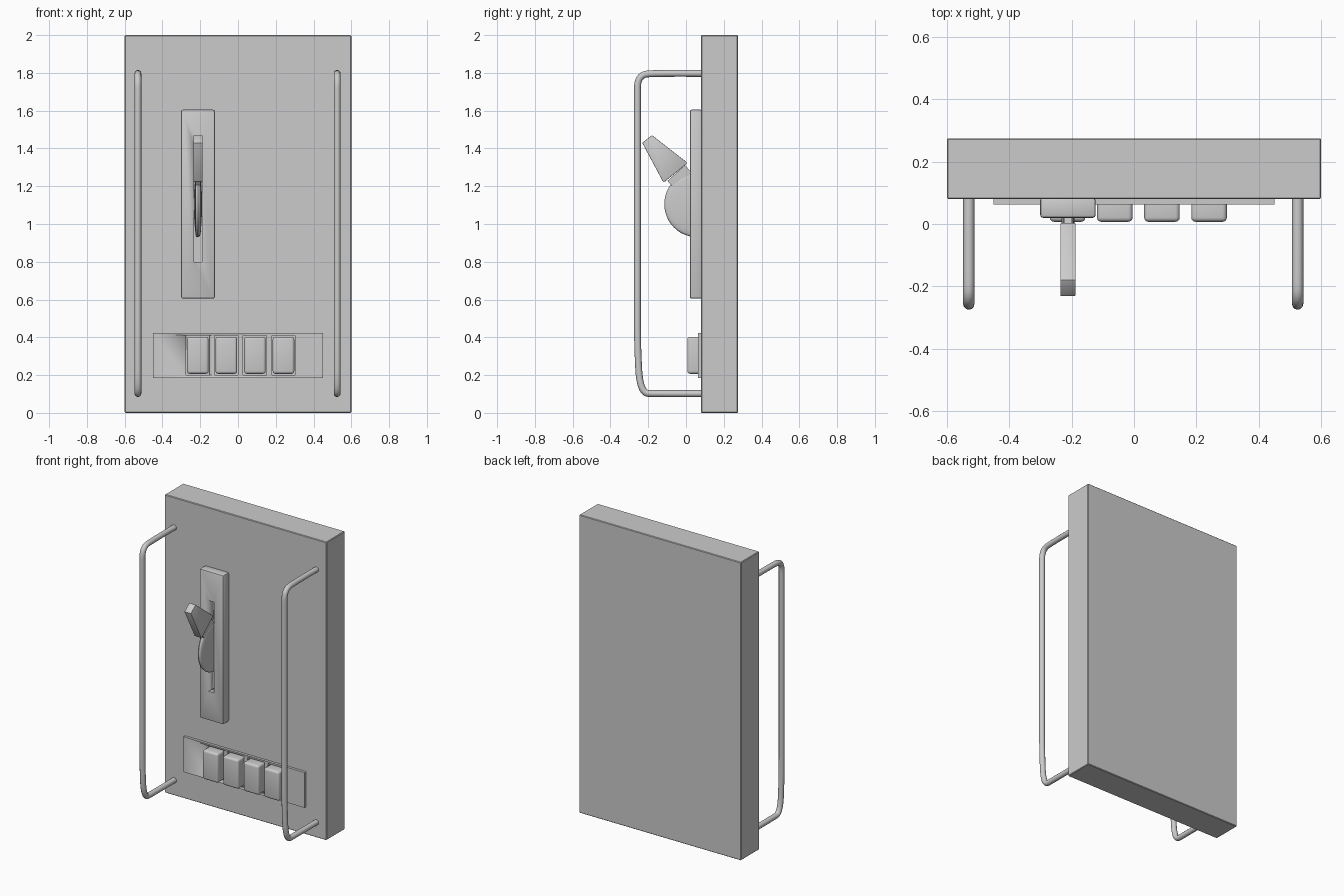
import bpy, bmesh, math
from mathutils import Matrix, Vector

if "Cube" in bpy.data.objects:
    bpy.data.objects.remove(bpy.data.objects["Cube"])


def finish(name, bm, bevel=0.0, segments=2, angle=30):
    bmesh.ops.recalc_face_normals(bm, faces=bm.faces)
    me = bpy.data.meshes.new(name)
    bm.to_mesh(me)
    bm.free()
    ob = bpy.data.objects.new(name, me)
    bpy.context.collection.objects.link(ob)
    activate(ob)
    if bevel:
        mod = ob.modifiers.new("bevel", 'BEVEL')
        mod.width, mod.segments = bevel, segments
        bpy.ops.object.modifier_apply(modifier=mod.name)
    bpy.ops.object.shade_smooth_by_angle(angle=math.radians(angle))
    return ob


def activate(ob):
    bpy.ops.object.select_all(action='DESELECT')
    ob.select_set(True)
    bpy.context.view_layer.objects.active = ob


def box(name, x, y, z, bevel=0.0, segments=2):
    lo, hi = Vector((x[0], y[0], z[0])), Vector((x[1], y[1], z[1]))
    bm = bmesh.new()
    bmesh.ops.create_cube(bm, size=1, matrix=Matrix.Translation((lo + hi) / 2)
                          @ Matrix.Diagonal((*(hi - lo), 1)))
    return finish(name, bm, bevel, segments)


def prism(name, profile, x, width, bevel=0.0):
    """Extrude a (y, z) profile along x."""
    bm = bmesh.new()
    face = bm.faces.new([bm.verts.new((x - width / 2, y, z)) for y, z in profile])
    ext = bmesh.ops.extrude_face_region(bm, geom=[face])
    bmesh.ops.translate(bm, vec=(width, 0, 0),
                        verts=[v for v in ext['geom'] if isinstance(v, bmesh.types.BMVert)])
    return finish(name, bm, bevel)


def cut(ob, x, y, z):
    cutter = box("cutter", x, y, z)
    cutter.hide_render = True
    activate(ob)
    mod = ob.modifiers.new("cut", 'BOOLEAN')
    mod.operation, mod.solver, mod.object = 'DIFFERENCE', 'EXACT', cutter
    bpy.ops.object.modifier_apply(modifier=mod.name)
    bpy.data.objects.remove(cutter)


# Main panel
box("back_panel", (-0.6, 0.6), (0.08, 0.275), (0, 2), 0.004, 1)

# Lever plate with through slot
LX = -0.212
plate = box("lever_plate", (LX - 0.089, LX + 0.089), (0.02, 0.085), (0.605, 1.605), 0.009)
cut(plate, (LX - 0.021, LX + 0.021), (-0.1, 0.2), (0.80, 1.41))

# Lens-shaped lever disc, lathed around the x axis
bm = bmesh.new()
half = [(0.0, 0.022), (0.06, 0.0205), (0.11, 0.018), (0.145, 0.015),
        (0.165, 0.012), (0.172, 0.008), (0.175, 0.0)]
outline = half + [(r, -w) for r, w in half[-2::-1]]
verts = [bm.verts.new((LX + w, 0.06 - r, 1.105)) for r, w in outline]
edges = [bm.edges.new(p) for p in zip(verts, verts[1:])]
bmesh.ops.spin(bm, geom=verts + edges, cent=(LX, 0.06, 1.105), axis=(1, 0, 0),
               angle=math.tau, steps=48)
bmesh.ops.remove_doubles(bm, verts=bm.verts, dist=1e-5)
# Keep the disc within the plate depth, in front of the panel
bmesh.ops.bisect_plane(bm, geom=bm.verts[:] + bm.edges[:] + bm.faces[:],
                       plane_co=(0, 0.085, 0), plane_no=(0, 1, 0), clear_outer=True)
finish("lever_disc", bm, angle=40)

# Lever neck and tapered grip
prism("lever_neck", [(-0.098, 1.228), (-0.005, 1.312), (0.06, 1.235), (-0.03, 1.15)], LX, 0.026)
prism("lever_grip", [(-0.232, 1.43), (-0.18, 1.47), (0.003, 1.328), (0.003, 1.318),
                     (-0.115, 1.222), (-0.123, 1.226)], LX, 0.049, 0.003)

# Button strip with a recess and a rounded key at each position
strip = box("button_strip", (-0.45, 0.45), (0.063, 0.085), (0.185, 0.422))
for i in range(4):
    c = -0.213 + 0.1513 * i
    cut(strip, (c - 0.062, c + 0.062), (0, 0.2), (0.20, 0.41))
    box(f"button_{i + 1}", (c - 0.057, c + 0.057), (0.007, 0.09), (0.207, 0.403), 0.014, 4)

# Bent tube handles on both sides
path = [(0.1, 1.797), (-0.15, 1.799), (-0.257, 1.79), (-0.257, 1.65), (-0.257, 0.6),
        (-0.257, 0.35), (-0.243, 0.103), (-0.15, 0.102), (0.1, 0.102)]
for side, x in (("left", -0.53), ("right", 0.525)):
    cu = bpy.data.curves.new(f"{side}_handle", 'CURVE')
    cu.dimensions = '3D'
    cu.bevel_depth, cu.bevel_resolution, cu.use_fill_caps = 0.018, 4, True
    sp = cu.splines.new('NURBS')
    sp.points.add(len(path) - 1)
    for p, (y, z) in zip(sp.points, path):
        p.co = (x, y, z, 1)
    sp.order_u, sp.use_endpoint_u, sp.resolution_u = 3, True, 8
    ob = bpy.data.objects.new(f"{side}_handle", cu)
    bpy.context.collection.objects.link(ob)
    activate(ob)
    bpy.ops.object.convert(target='MESH')
    bpy.ops.object.shade_smooth_by_angle(angle=math.radians(40))
